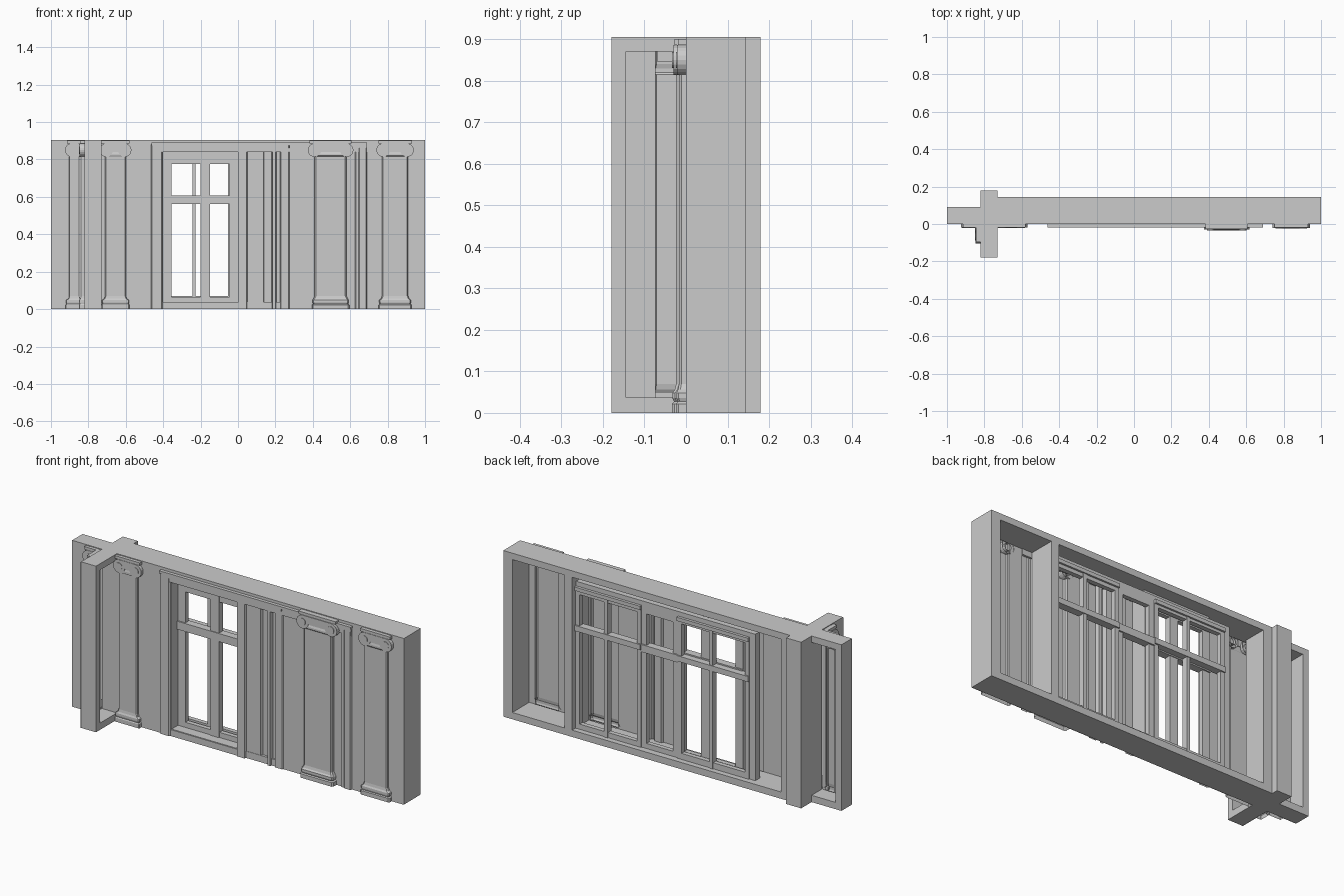
import bpy, bmesh, math
from mathutils import Matrix

if "Cube" in bpy.data.objects:
    bpy.data.objects.remove(bpy.data.objects["Cube"])

H = 0.905
EPS = 0.002


def finish(name, bm, loc=(0, 0, 0), rot=0.0):
    me = bpy.data.meshes.new(name)
    bm.to_mesh(me)
    bm.free()
    ob = bpy.data.objects.new(name, me)
    ob.location = loc
    ob.rotation_euler = (0, 0, rot)
    bpy.context.scene.collection.objects.link(ob)
    return ob


def add_box(bm, x0, x1, y0, y1, z0, z1):
    m = Matrix.Translation(((x0 + x1) / 2, (y0 + y1) / 2, (z0 + z1) / 2))
    m = m @ Matrix.Diagonal((x1 - x0, y1 - y0, z1 - z0, 1))
    bmesh.ops.create_cube(bm, size=1, matrix=m)


def boxes(name, items):
    bm = bmesh.new()
    for b in items:
        add_box(bm, *b)
    return finish(name, bm)


def loft(bm, rows):
    # skin between rows of points, facing the front
    rows = [[bm.verts.new(p) for p in r] for r in rows]
    for a, b in zip(rows, rows[1:]):
        for i in range(len(a) - 1):
            bm.faces.new((a[i], a[i + 1], b[i + 1], b[i]))


def sheet(name, plan, z0=0.0, z1=H - EPS, loc=(0, 0, 0), rot=0.0):
    bm = bmesh.new()
    loft(bm, [[(x, y, z) for x, y in plan] for z in (z0, z1)])
    return finish(name, bm, loc, rot)


def pilaster(name, cx, half, base, cap, d, y=0.0, rot=0.0):
    # hollow shaft with moulded base and flared necking
    sec = [(0, base, d), (.022, base, d), (.027, base * .93, d * .85),
           (.036, base * .97, d * .97), (.048, base * .97, d * .97),
           (.056, half * 1.08, d * .8), (.07, half, d * .7),
           (.815, half, d * .7), (.82, half * 1.08, d * .85),
           (.83, half * 1.08, d * .85), (.84, half, d * .75), (.87, half, d * .75)]
    bm = bmesh.new()
    c = half * .08
    loft(bm, [[(-w, 0, z), (-w, -k + c, z), (-w + c, -k, z), (w - c, -k, z),
               (w, -k + c, z), (w, 0, z)] for z, w, k in sec])
    # scroll capital: two open-backed rolls and a slab between
    r = .036
    for s in (-1, 1):
        for rad, dep in ((r, d * .9), (r * .55, d)):
            m = Matrix.Translation((s * (cap - r), -dep / 2, .85)) @ Matrix.Rotation(math.pi / 2, 4, 'X')
            g = bmesh.ops.create_cone(bm, segments=20, radius1=rad, radius2=rad,
                                      depth=dep, cap_ends=True, matrix=m)
            fs = {f for v in g['verts'] for f in v.link_faces}
            back = [f for f in fs if all(abs(v.co.y) < 1e-4 for v in f.verts)]
            bmesh.ops.delete(bm, geom=back, context='FACES_ONLY')
    add_box(bm, -cap + r, cap - r, -d * .9, -d * .6, .845, .886)
    add_box(bm, -cap + .01, cap - .01, -d * .8, 0, .886, H - .004)
    return finish(name, bm, (cx, y, 0), rot)


def window(name, x0, x1, y0, y1, z0, z1, stile, top, bottom, bar, mull=None, mw=.02):
    it = [(x0, x0 + stile, y0, y1, z0, z1), (x1 - stile, x1, y0, y1, z0, z1),
          (x0, x1, y0, y1, z0, z0 + bottom), (x0, x1, y0, y1, z1 - top, z1),
          (x0, x1, y0 - .008, y1 + .008, bar[0], bar[1])]
    if mull is not None:
        it.append((mull - mw / 2, mull + mw / 2, y0 - .004, y1 + .004, z0, z1))
    return boxes(name, it)


# Main wall body: open-backed frame with one rib
boxes("main_frame", [
    (-.73, 1, 0, .145, 0, .037), (-.73, 1, 0, .145, .87, H),
    (.945, 1, 0, .145, .037, .87), (-.73, -.675, 0.02, .145, .037, .87),
    (.585, .63, .003, .145, .037, .87)])

# Short wall section on the left
boxes("left_frame", [
    (-1, -.82, 0, .09, 0, .037), (-1, -.82, 0, .09, .87, H),
    (-1, -.965, 0, .09, .037, .87)])

# Crossing wall: solid rear, open frame in front
boxes("cross_wall", [
    (-.82, -.73, 0, .18, 0, H), (-.82, -.73, -.18, -.145, 0, H),
    (-.82, -.73, -.145, 0, 0, .037), (-.82, -.73, -.145, 0, .87, H)])

# Relief sheets between the pilasters
F = -EPS
sheet("left_panel_outer", [(-1, F), (-.89, F)])
sheet("left_panel_inner", [(-.84, F), (-.82, F)])
sheet("panel_beside_cross", [(-.73, F), (-.71, F)])
sheet("window_casing_left", [(-.60, F), (-.465, F), (-.46, -.011), (-.41, -.011),
                             (-.405, -.004), (-.4, -.004), (-.4, .075)], 0, .88)
sheet("centre_panels", [(0, .075), (0, -.01), (.045, -.01), (.05, .002), (.135, .002),
                        (.14, .014), (.18, .014), (.185, -.01), (.2, -.01), (.205, .01),
                        (.225, .01), (.23, -.008), (.27, -.008), (.275, F), (.41, F)], 0, .88)
sheet("right_casing", [(.58, F), (.625, F), (.63, -.008), (.645, -.008), (.65, -.013),
                       (.685, -.013), (.69, F), (.77, F)], 0, .88)
sheet("right_panel", [(.91, F), (1, F)])

# Sheets on the side of the crossing wall
for n, a, b in (("cross_panel_outer", .021, .18), ("cross_panel_inner", -.0, -.031)):
    lo, hi = (.073, .18) if n.endswith("outer") else (0, .021)
    sheet(n, [(lo, F), (hi, F)], loc=(-.82, 0, 0), rot=-math.pi / 2)

# Pilasters
pilaster("pilaster_left", -.875, .028, .046, .05, .022)
pilaster("pilaster_near_cross", -.655, .056, .075, .085, .022)
pilaster("pilaster_centre_right", .495, .085, .1, .122, .034)
pilaster("pilaster_right", .84, .07, .088, .1, .024)
pilaster("cross_pilaster", -.82, .026, .034, .058, .03, y=-.047, rot=-math.pi / 2)

# Lintels over the two openings, stepped mouldings
for n, x0, x1 in (("window_lintel", -.46, .27), ("right_lintel", .27, .69)):
    boxes(n, [(x0, x1, -.009, .003, .84, .862), (x0 + .005, x1, -.014, .003, .862, .876),
              (x0 - .003, x1, -.018, .003, .876, .89)])
boxes("window_head", [(-.4, 0, .0, .075, .84, .87)])
boxes("window_sill", [(-.4, 0, -.004, .08, 0, .035)])

# Front window with wide mullion
window("front_window", -.4, 0, .055, .08, .03, .845, .045, .07, .035, (.563, .607), -.175, .05)

# Rear window layer: two casements and a narrow centre light
window("rear_window_open", -.46, -.03, .09, .115, .035, .80, .024, .025, .035, (.57, .60), -.235, .018)
window("rear_window_right", .19, .585, .09, .115, .035, .80, .024, .03, .03, (.57, .60), .40, .02)
window("rear_centre_light", -.03, .19, .085, .11, .035, .80, .03, .03, .03, (.56, .60))
boxes("rear_surround", [
    (-.495, -.46, .07, .11, .035, .83), (-.495, .585, .075, .11, .80, .835),
    (-.46, -.03, .08, .125, .79, .81), (.19, .585, .08, .125, .79, .81)])
